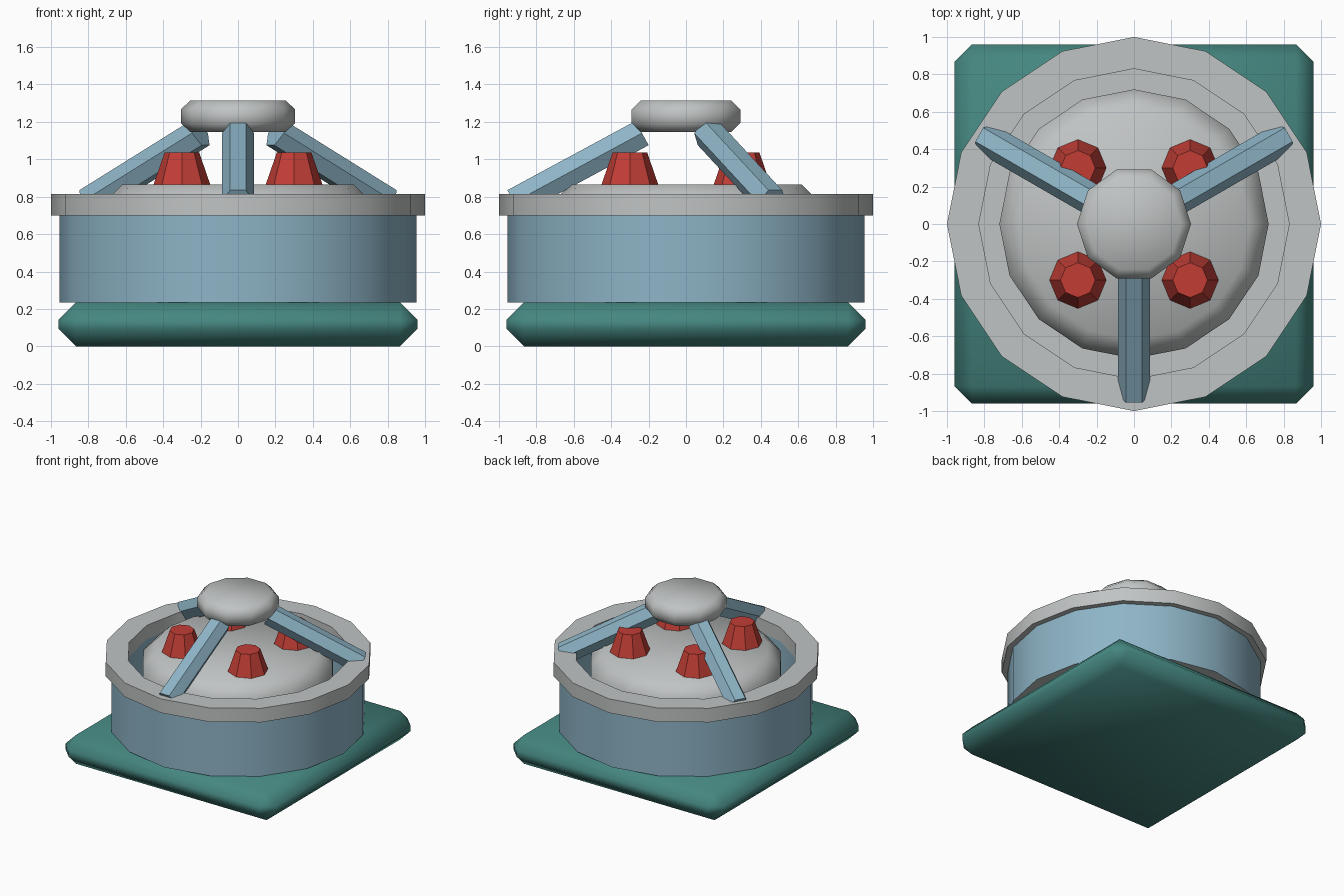
import bpy, bmesh, math
from mathutils import Vector, Matrix

default = bpy.data.objects.get("Cube")
if default:
    bpy.data.objects.remove(default, do_unlink=True)


def material(name, rgb):
    m = bpy.data.materials.new(name)
    m.use_nodes = True
    m.diffuse_color = (*rgb, 1)
    m.node_tree.nodes["Principled BSDF"].inputs["Base Color"].default_value = (*rgb, 1)
    return m


TEAL = material("teal", (0.06, 0.24, 0.215))
BLUE = material("steel blue", (0.27, 0.46, 0.57))
GREY = material("light grey", (0.53, 0.55, 0.55))
RED = material("red", (0.54, 0.048, 0.036))


def finish(name, bm, mats, smooth=None):
    """Turn a bmesh into an object; smooth is the sharpness angle in degrees."""
    bmesh.ops.recalc_face_normals(bm, faces=bm.faces)
    mesh = bpy.data.meshes.new(name)
    bm.to_mesh(mesh)
    bm.free()
    for m in mats:
        mesh.materials.append(m)
    ob = bpy.data.objects.new(name, mesh)
    bpy.context.collection.objects.link(ob)
    if smooth:
        bpy.ops.object.select_all(action="DESELECT")
        ob.select_set(True)
        bpy.context.view_layer.objects.active = ob
        bpy.ops.object.shade_smooth_by_angle(angle=math.radians(smooth))


def lathe(profile, sides):
    """Revolve a closed (radius, height) profile around z."""
    bm = bmesh.new()
    rings = []
    for i in range(sides):
        a = math.tau * i / sides
        rings.append([bm.verts.new((r * math.cos(a), r * math.sin(a), z)) for r, z in profile])
    n = len(profile)
    for i in range(sides):
        a, b = rings[i], rings[(i + 1) % sides]
        for j in range(n):
            k = (j + 1) % n
            if profile[j][0] or profile[k][0]:
                bm.faces.new((a[j], b[j], b[k], a[k]))
    bmesh.ops.remove_doubles(bm, verts=bm.verts, dist=1e-5)
    return bm


def puck(radius, bottom, top, chamfer, sides):
    """Disc with chamfered rims and single flat caps, one corner on +x."""
    bm = bmesh.new()
    layers = [[bm.verts.new((radius * math.cos(math.tau * i / sides),
                             radius * math.sin(math.tau * i / sides), z))
               for i in range(sides)] for z in (bottom, top)]
    caps = [bm.faces.new(layer) for layer in layers]
    for i in range(sides):
        j = (i + 1) % sides
        bm.faces.new((layers[0][i], layers[0][j], layers[1][j], layers[1][i]))
    bmesh.ops.recalc_face_normals(bm, faces=bm.faces)
    rims = [e for cap in caps for e in cap.edges]
    bmesh.ops.bevel(bm, geom=rims, offset=chamfer, segments=1, affect="EDGES")
    return bm


# Square chamfered base
bm = bmesh.new()
bmesh.ops.create_cube(bm, size=1, matrix=Matrix.Translation((0, 0, 0.1175))
                      @ Matrix.Diagonal((1.92, 1.92, 0.235, 1)))
bmesh.ops.bevel(bm, geom=bm.edges[:], offset=0.093, segments=1, affect="EDGES")
finish("base", bm, [TEAL], 80)

# Hollow drum: blue walls, grey floor and underside
bm = lathe([(0, 0.235), (0.955, 0.235), (0.955, 0.70), (0.83, 0.70), (0.83, 0.26), (0, 0.26)], 16)
bm.normal_update()
for f in bm.faces:
    f.material_index = 1 if abs(f.normal.z) > 0.5 else 0
finish("drum", bm, [BLUE, GREY], 30)

# Rim ring
finish("rim", lathe([(0.83, 0.70), (1, 0.70), (1, 0.815), (0.83, 0.815)], 16), [GREY], 30)

# Inner body and raised hub
finish("inner_body", puck(0.72, 0.26, 0.865, 0.1, 16), [GREY], 80)
finish("hub", puck(0.305, 1.145, 1.315, 0.048, 10), [GREY], 80)

# Red tapered studs
for sx, x_name in ((1, "left"), (-1, "right")):
    for sy, y_name in ((-1, "front"), (1, "back")):
        bm = bmesh.new()
        bmesh.ops.create_cone(bm, cap_ends=True, segments=8, radius1=0.155, radius2=0.093,
                              depth=0.18, matrix=Matrix.Translation((sx * 0.3, sy * 0.3, 0.945)))
        finish(f"stud_{y_name}_{x_name}", bm, [RED])

# Hexagonal struts from the rim up to the hub
outer, inner = Vector((0.92, 0, 0.77)), Vector((0.235, 0, 1.14))
axis = (inner - outer).normalized()
side = Vector((0, 1, 0))
up = axis.cross(side)
for deg, name in ((-90, "front"), (30, "back_left"), (150, "back_right")):
    bm = bmesh.new()
    ends = [[bm.verts.new(p + 0.085 * (side * math.cos(i * math.tau / 6)
                                       + up * math.sin(i * math.tau / 6)))
             for i in range(6)] for p in (outer, inner)]
    for ring in ends:
        bm.faces.new(ring)
    for i in range(6):
        j = (i + 1) % 6
        bm.faces.new((ends[0][i], ends[0][j], ends[1][j], ends[1][i]))
    bmesh.ops.rotate(bm, verts=bm.verts, matrix=Matrix.Rotation(math.radians(deg), 3, "Z"))
    finish(f"strut_{name}", bm, [BLUE])
